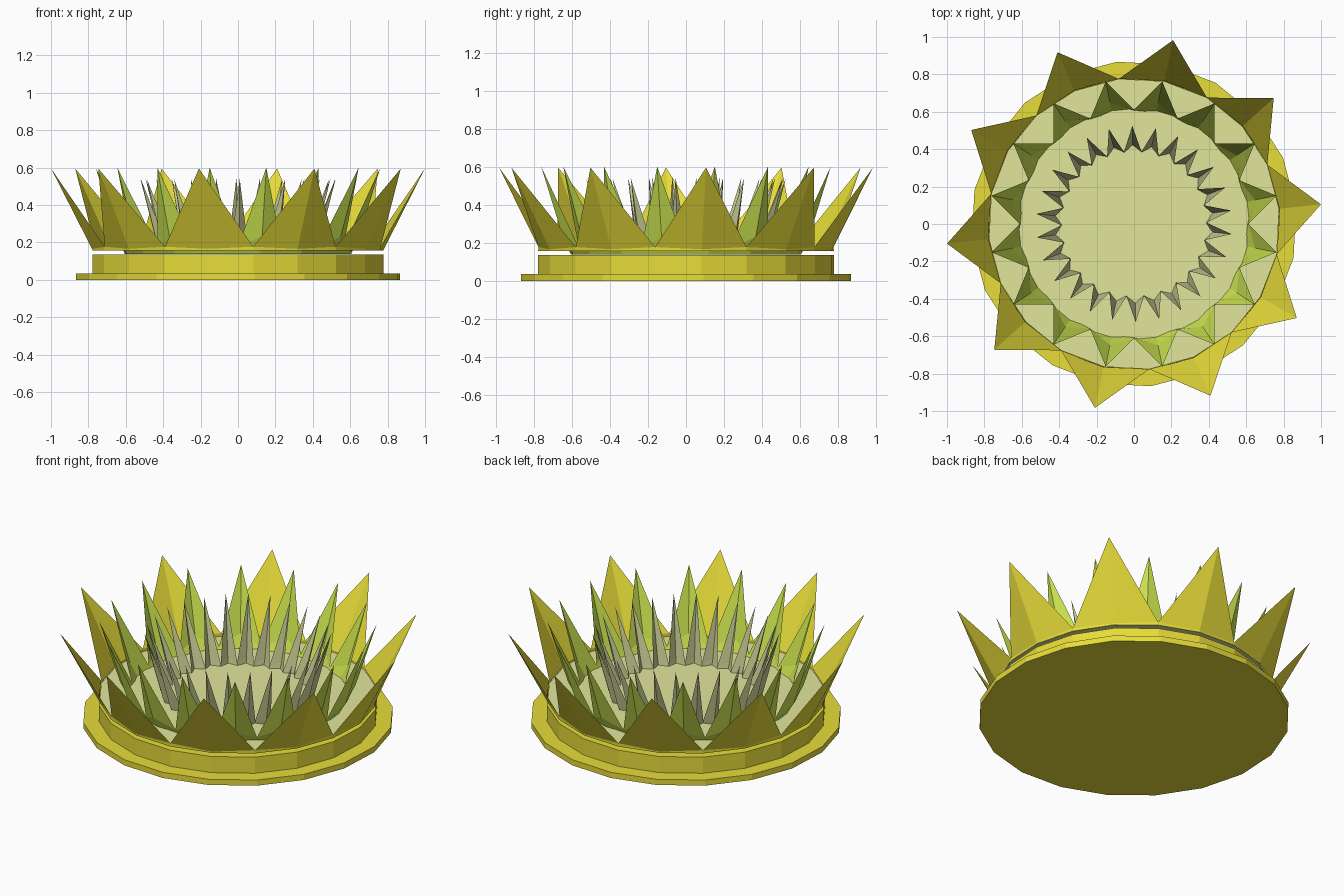
import bpy, bmesh, math

if "Cube" in bpy.data.objects:
    bpy.data.objects.remove(bpy.data.objects["Cube"])


def material(name, srgb):
    lin = [((c / 255 + 0.055) / 1.055) ** 2.4 for c in srgb]
    m = bpy.data.materials.new(name)
    m.diffuse_color = (*lin, 1)
    m.use_nodes = True
    m.node_tree.nodes["Principled BSDF"].inputs["Base Color"].default_value = m.diffuse_color
    return m


yellow = material("golden yellow", (231, 220, 57))
lime = material("lime green", (204, 229, 80))
sage = material("grey sage", (202, 205, 148))
pale = material("pale green", (226, 232, 156))


def finish(bm, name, mat):
    me = bpy.data.meshes.new(name)
    bm.to_mesh(me)
    bm.free()
    me.materials.append(mat)
    ob = bpy.data.objects.new(name, me)
    bpy.context.collection.objects.link(ob)
    return ob


def pt(r, deg, z):
    a = math.radians(deg)
    return (r * math.cos(a), r * math.sin(a), z)


def disc(name, r, z0, z1, mat, n=20, phase=6):
    """Faceted disc; a single sheet when both heights match."""
    bm = bmesh.new()
    low = [bm.verts.new(pt(r, phase + 360 * i / n, z0)) for i in range(n)]
    face = bm.faces.new(low)
    if z1 > z0:
        up = bmesh.ops.extrude_face_region(bm, geom=[face], use_keep_orig=True)
        vs = [g for g in up["geom"] if isinstance(g, bmesh.types.BMVert)]
        bmesh.ops.translate(bm, verts=vs, vec=(0, 0, z1 - z0))
        bmesh.ops.recalc_face_normals(bm, faces=bm.faces[:])
    return finish(bm, name, mat)


def petal_ring(name, n, phase, base_m, base_v, mid, valley, tip, mat):
    """Ring of folded petals. Each profile point is (radius, height)."""
    bm = bmesh.new()
    step = 360 / n

    def ring(rz, off):
        return [bm.verts.new(pt(rz[0], phase + off + step * i, rz[1])) for i in range(n)]

    foot_mid, foot_val = ring(base_m, 0), ring(base_v, step / 2)
    val, middle, tips = ring(valley, step / 2), ring(mid, 0), ring(tip, 0)
    for i in range(n):
        j = i - 1
        # short band at the foot, then two folded halves up to the tip
        bm.faces.new((foot_val[j], foot_mid[i], middle[i], val[j]))
        bm.faces.new((foot_mid[i], foot_val[i], val[i], middle[i]))
        bm.faces.new((val[j], middle[i], tips[i]))
        bm.faces.new((middle[i], val[i], tips[i]))
    return finish(bm, name, mat)


# Stepped base
disc("base_plate", 0.872, 0, 0.035, yellow)
disc("base_drum", 0.783, 0.035, 0.135, yellow)

# Floor inside the petals, floating just above the drum
disc("flower_floor", 0.78, 0.158, 0.158, pale)

# Three rings of petals
petal_ring("outer_petals", 10, 6, (0.782, 0.157), (0.782, 0.157),
           (0.785, 0.166), (0.78, 0.177), (1.005, 0.595), yellow)
petal_ring("middle_petals", 16, 11.25, (0.605, 0.138), (0.605, 0.138),
           (0.66, 0.23), (0.61, 0.175), (0.776, 0.6), lime)
petal_ring("inner_petals", 26, 91, (0.42, 0.15), (0.385, 0.15),
           (0.435, 0.19), (0.388, 0.175), (0.525, 0.54), sage)
